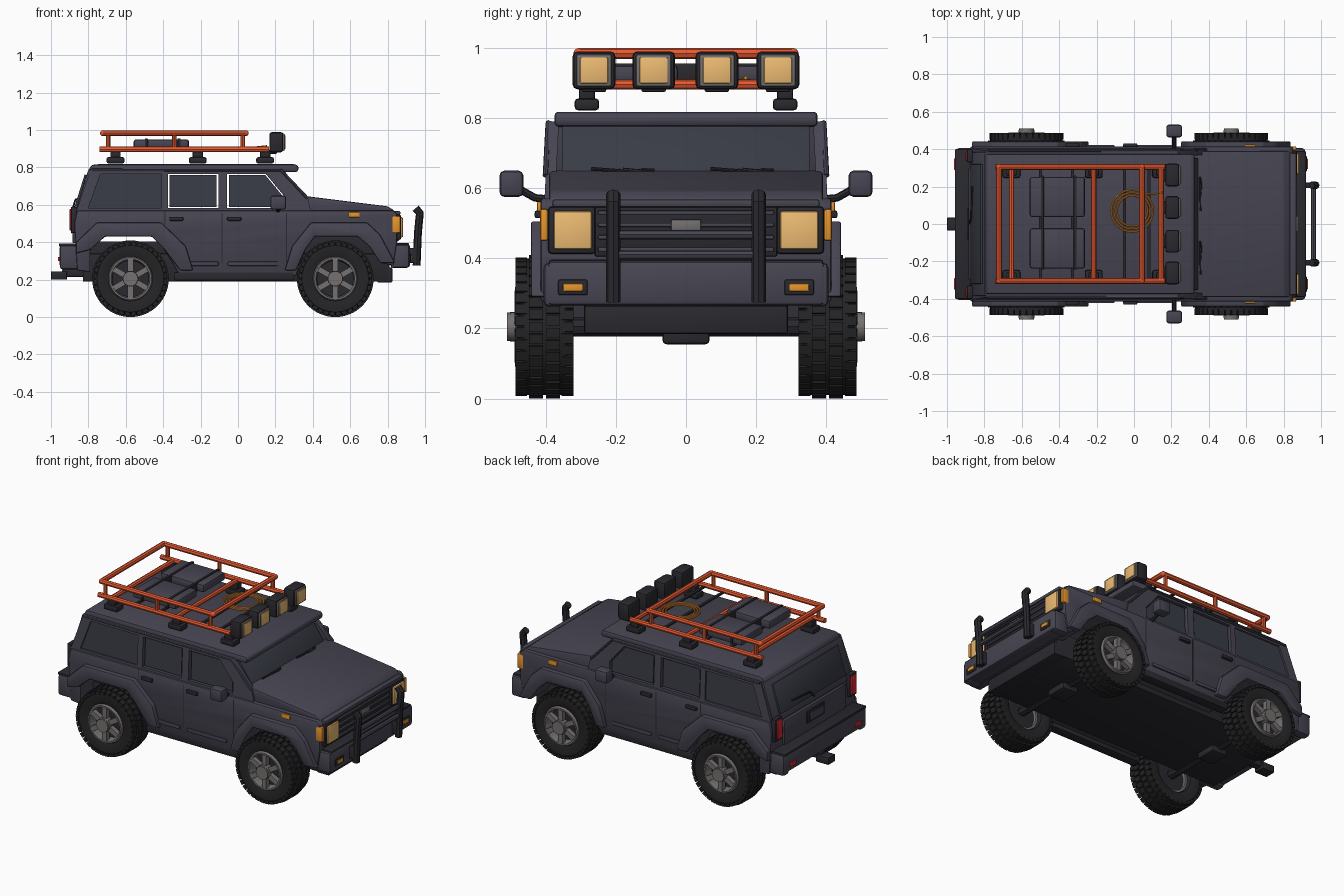
import bpy, bmesh, math
from mathutils import Matrix, Vector

if "Cube" in bpy.data.objects:
    bpy.data.objects.remove(bpy.data.objects["Cube"])

def material(name, r, g, b):
    m = bpy.data.materials.new(name)
    m.diffuse_color = (r, g, b, 1)
    m.use_nodes = True
    m.node_tree.nodes["Principled BSDF"].inputs["Base Color"].default_value = m.diffuse_color
    return m

BODY = material("body_paint", .062, .06, .085)
TRIM = material("dark_trim", .022, .022, .028)
RUBBER = material("rubber", .018, .018, .02)
GLASS = material("glass", .04, .045, .06)
METAL = material("wheel_metal", .18, .165, .165)
ORANGE = material("rack_orange", .8, .1, .03)
LENS = material("lamp_lens", .85, .5, .17)
AMBER = material("amber", .8, .3, .025)
COIL = material("rope_orange", .75, .25, .03)
RED = material("tail_red", .75, .02, .03)

def add(name, bm, mat, bevel=0):
    bmesh.ops.recalc_face_normals(bm, faces=bm.faces[:])
    if bevel:
        bmesh.ops.bevel(bm, geom=bm.edges[:], offset=bevel, segments=2, profile=.5, affect='EDGES')
    me = bpy.data.meshes.new(name)
    bm.to_mesh(me)
    bm.free()
    ob = bpy.data.objects.new(name, me)
    me.materials.append(mat)
    bpy.context.collection.objects.link(ob)
    return ob

def block(bm, c, s, pre=Matrix()):
    bmesh.ops.create_cube(bm, size=1, matrix=pre @ Matrix.Translation(c) @ Matrix.Diagonal((*s, 1)))

def box(name, c, s, mat=TRIM, bevel=.006):
    bm = bmesh.new()
    block(bm, c, s)
    return add(name, bm, mat, bevel)

def prism(name, pts, y0, y1, mat=BODY, bevel=.008):
    """Side profile (x, z) stretched from y0 to y1."""
    bm = bmesh.new()
    a, b = ([bm.verts.new((x, y, z)) for x, z in pts] for y in (y0, y1))
    bm.faces.new(a)
    bm.faces.new(b[::-1])
    for i in range(len(pts)):
        j = (i + 1) % len(pts)
        bm.faces.new((a[i], b[i], b[j], a[j]))
    return add(name, bm, mat, bevel)

def curve(name, paths, mat, closed, dim, **settings):
    cu = bpy.data.curves.new(name, 'CURVE')
    cu.dimensions = dim
    for key, value in settings.items():
        setattr(cu, key, value)
    for p in paths:
        sp = cu.splines.new('POLY')
        sp.points.add(len(p) - 1)
        for q, v in zip(sp.points, p):
            q.co = (*v, 1) if len(v) == 3 else (*v, 0, 1)
        sp.use_cyclic_u = closed
    ob = bpy.data.objects.new(name, cu)
    bpy.context.collection.objects.link(ob)
    cu.materials.append(mat)
    bpy.ops.object.select_all(action='DESELECT')
    ob.select_set(True)
    bpy.context.view_layer.objects.active = ob
    bpy.ops.object.convert(target='MESH')
    return bpy.context.view_layer.objects.active

def tube(name, pts, r, mat, closed=False):
    return curve(name, [pts], mat, closed, '3D', bevel_depth=r, bevel_resolution=2, use_fill_caps=True)

def side_plate(name, outlines, s, y, half, mat):
    """Flat cabin side, holes allowed, leaning in slightly above the waistline."""
    paths = [[(x, z - .565) for x, z in o] for o in outlines]
    ob = curve(name, paths, mat, True, '2D', fill_mode='BOTH', extrude=half)
    ob.location = (0, s * y, .565)
    ob.rotation_euler.x = math.pi / 2 + s * .05
    return ob

def lathe(bm, prof, n=40):
    """Closed (radius, y) profile turned about the y axis."""
    rings = [[bm.verts.new((r * math.sin(2 * math.pi * i / n), y, r * math.cos(2 * math.pi * i / n)))
              for r, y in prof] for i in range(n)]
    for i in range(n):
        a, b = rings[i], rings[(i + 1) % n]
        for j in range(len(prof)):
            k = (j + 1) % len(prof)
            bm.faces.new((a[j], a[k], b[k], b[j]))

# Lower body with wheel arches, bonnet and roof
arch_f = [(.31, .22), (.36, .36), (.41, .43), (.64, .43), (.70, .38), (.76, .29)]
arch_r = [(-.79, .36), (-.71, .43), (-.46, .43), (-.40, .37), (-.31, .22)]
prism("body", [(-.86, .57), (-.875, .5), (-.86, .25), (-.79, .24)] + arch_r + arch_f +
      [(.83, .275), (.85, .4), (.85, .55), (.83, .57)], -.414, .414)
prism("bonnet", [(.31, .555), (.31, .645), (.335, .65), (.80, .592), (.835, .57), (.835, .555)], -.39, .39)
prism("roof", [(-.805, .772), (-.785, .812), (-.76, .817), (.31, .817), (.325, .805), (.32, .775)],
      -.375, .375, BODY, .012)
box("chassis", (-.01, 0, .265), (1.64, .58, .15))
box("engine_bay", (.57, 0, .36), (.44, .56, .26))
box("rear_floor", (-.58, 0, .35), (.44, .56, .11))

# Windscreen and tailgate
prism("windscreen", [(.25, .78), (.352, .635), (.337, .625), (.235, .775)], -.352, .352, GLASS, .003)
prism("tailgate", [(-.875, .55), (-.8, .79), (-.765, .79), (-.83, .55)], -.385, .385)
prism("rear_window", [(-.874, .59), (-.82, .762), (-.81, .76), (-.86, .59)], -.32, .32, GLASS, .003)
box("tailgate_panel", (-.875, 0, .47), (.02, .6, .15), BODY)
box("plate_recess", (-.888, 0, .485), (.012, .17, .075))
box("plate_panel", (-.894, 0, .485), (.008, .13, .045), BODY, .002)
tube("rear_wiper", [(-.882, 0, .585), (-.872, .03, .62), (-.866, .2, .63)], .005, TRIM)

windows = {"rear": [(-.80, .583), (-.735, .765), (-.41, .765), (-.41, .583)],
           "middle": [(-.375, .583), (-.375, .765), (-.105, .765), (-.105, .583)],
           "front": [(-.06, .583), (-.06, .765), (.15, .765), (.245, .65), (.245, .583)]}
frame = [(-.865, .565), (-.788, .79), (.235, .79), (.375, .635), (.39, .565)]
flare_f = [(.84, .29), (.76, .44), (.69, .505), (.39, .505), (.29, .38), (.25, .25), (.31, .25)] + arch_f[1:]
flare_r = [(-.31, .25), (-.24, .25), (-.28, .38), (-.41, .505), (-.755, .505), (-.865, .4), (-.865, .34)] + arch_r[:-1]

for s in (-1, 1):
    # Cabin sides and panes
    side_plate("cabin_side", [frame] + list(windows.values()), s, .388, .015, BODY)
    for n, w in windows.items():
        c = Vector((sum(p[0] for p in w) / len(w), sum(p[1] for p in w) / len(w)))
        k = 1 if n == "rear" else .93
        pane = [tuple(c + (Vector(p) - c) * k) for p in w]
        side_plate(n + "_pane", [pane], s, .388, .005, GLASS)
    tube("drip_rail", [(-.78, s * .392, .785), (.23, s * .392, .785), (.372, s * .4, .635)], .008, BODY)
    # Wheel arch flares, sills and door trim
    ys = sorted((s * .39, s * .442))
    prism("front_flare", flare_f, *ys, BODY, .008)
    prism("rear_flare", flare_r, *ys, BODY, .008)
    box("sill", (-.02, s * .385, .218), (.64, .06, .045))
    for x, l in ((-.19, .17), (.08, .27)):
        box("door_strip", (x, s * .416, .285), (l, .014, .022), BODY, .004)
    for x in (-.33, -.02):
        box("door_handle", (x, s * .42, .525), (.075, .022, .022))
    for x in (-.39, -.085, .26):
        box("door_gap", (x, s * .412, .42 if x > -.3 else .53), (.005, .006, .27 if x > -.3 else .07), TRIM, 0)
    # Mirrors
    box("mirror", (.215, s * .497, .612), (.085, .068, .075), BODY, .014)
    tube("mirror_arm", [(.215, s * .39, .568), (.215, s * .43, .572), (.215, s * .48, .6)], .011, TRIM)
    # Lamps
    box("headlight_frame", (.852, s * .325, .48), (.04, .135, .135), TRIM, .01)
    box("headlight", (.872, s * .322, .48), (.02, .108, .108), LENS)
    box("corner_lamp", (.845, s * .404, .495), (.045, .022, .09), AMBER)
    box("side_marker", (.62, s * .416, .547), (.06, .016, .028), AMBER, .004)
    box("bumper_lamp_frame", (.918, s * .322, .317), (.014, .085, .045))
    box("bumper_lamp", (.925, s * .322, .317), (.01, .055, .022), AMBER, .003)
    box("tail_lamp_frame", (-.878, s * .365, .52), (.03, .07, .14))
    box("tail_lamp", (-.89, s * .362, .52), (.022, .05, .115), RED)
    box("rear_reflector", (-.958, s * .32, .31), (.01, .06, .022), RED, .003)
    # Bumper corners, bull bar uprights and wipers
    box("front_bumper_end", (.865, s * .375, .325), (.1, .06, .125), BODY, .014)
    box("rear_bumper_end", (-.895, s * .375, .32), (.115, .06, .13), BODY, .014)
    tube("bull_bar_upright", [(.955, s * .207, .275), (.962, s * .207, .45), (.97, s * .207, .535),
                              (.972, s * .207, .556), (.95, s * .207, .582)], .021, TRIM)
    box("bull_bar_mount", (.925, s * .207, .33), (.05, .03, .08))
    y = s * .17 - .01
    tube("wiper", [(.353, y + .09, .651), (.353, y, .648), (.355, y - .09, .655)], .005, TRIM)
    tube("wiper_arm", [(.358, y + .08, .643), (.354, y, .651)], .007, TRIM)

# Front end
box("front_bumper", (.875, 0, .328), (.09, .79, .125), BODY, .014)
box("front_bumper_top", (.87, 0, .388), (.09, .78, .016))
box("grille_back", (.85, 0, .48), (.02, .52, .15))
for z in (.425, .46, .495, .53):
    box("grille_bar", (.862, 0, z), (.016, .5, .012), BODY, .003)
box("grille_top", (.85, 0, .556), (.035, .76, .022), BODY)
box("grille_plate", (.873, 0, .495), (.01, .085, .03), METAL, .003)
for z in (.467, .41):
    tube("bull_bar_cross", [(.96, -.207, z), (.96, .207, z)], .014, BODY)
box("skid_plate", (.785, 0, .225), (.08, .58, .08))

# Rear bumper, tow hitch and running gear
box("rear_bumper", (-.91, 0, .325), (.09, .79, .11), BODY, .012)
box("rear_bumper_step", (-.908, 0, .386), (.1, .8, .016))
box("tow_hitch", (-.957, 0, .222), (.086, .07, .045))
box("tow_arm", (-.88, 0, .235), (.12, .045, .04))
for x in (-.575, .52):
    tube("axle", [(x, -.36, .205), (x, .36, .205)], .028, TRIM)
    box("differential", (x, 0, .19), (.11, .135, .07), TRIM, .012)

# Wheels: one tyre mesh and one rim mesh shared by all four
bm = bmesh.new()
lathe(bm, [(.11, -.05), (.118, -.07), (.15, -.08), (.178, -.079), (.194, -.058),
           (.194, .058), (.178, .079), (.15, .08), (.118, .07), (.11, .05)])
for i in range(36):
    for k, (y, w, r) in enumerate(((-.066, .034, .188), (-.024, .04, .196), (.024, .04, .196), (.066, .034, .188))):
        turn = Matrix.Rotation(2 * math.pi * (i + .5 * (k % 2)) / 36, 4, 'Y')
        block(bm, (0, y, r), (.028, w, .017), turn)
tyre = add("tyre", bm, RUBBER)
bm = bmesh.new()
lathe(bm, [(.119, .07), (.113, .084), (.104, .084), (.097, .05), (.097, -.05), (.115, -.05)])
for i in range(6):
    block(bm, (0, .07, .06), (.03, .03, .085), Matrix.Rotation(math.pi * i / 3, 4, 'Y'))
for r, y, d in ((.042, .076, .045), (.04, .098, .018)):
    bmesh.ops.create_cone(bm, cap_ends=True, segments=20, radius1=r, radius2=r, depth=d,
                          matrix=Matrix.Translation((0, y, 0)) @ Matrix.Rotation(math.pi / 2, 4, 'X'))
rim = add("rim", bm, METAL)
bm = bmesh.new()
bmesh.ops.create_cone(bm, cap_ends=True, segments=32, radius1=.1, radius2=.1, depth=.06,
                      matrix=Matrix.Rotation(math.pi / 2, 4, 'X'))
disc = add("brake_disc", bm, TRIM)
spots = [(x, s) for x in (.52, -.575) for s in (1, -1)]
for i, (x, s) in enumerate(spots):
    for part in (tyre, rim, disc):
        ob = part if i == 0 else part.copy()
        if i:
            bpy.context.collection.objects.link(ob)
        ob.location = (x, s * .403, .205)
        ob.rotation_euler.z = 0 if s > 0 else math.pi

# Roof rack
rail = [(-.722, -.305, .983), (.042, -.305, .983), (.042, .305, .983), (-.722, .305, .983)]
for a, b in zip(rail, rail[1:] + rail[:1]):
    tube("rack_top_rail", [a, b], .0155, ORANGE)
    bpy.ops.mesh.primitive_uv_sphere_add(segments=12, ring_count=8, radius=.0155, location=a)
    bpy.context.object.name = "rack_corner"
    bpy.context.object.data.materials.append(ORANGE)
for s in (-1, 1):
    tube("rack_lower_rail", [(-.74, s * .305, .897), (.165, s * .305, .897)], .0155, ORANGE)
    for x in (-.695, -.34, .025):
        tube("rack_post", [(x, s * .305, .897), (x, s * .305, .983)], .012, ORANGE)
    for x in (-.655, -.215, .145):
        box("rack_foot", (x, s * .282, .838), (.095, .07, .034), TRIM, .01)
        box("rack_foot_neck", (x, s * .282, .87), (.055, .045, .045))
for x in (-.655, -.215, .145):
    tube("rack_cross_bar", [(x, -.305, .895), (x, .305, .895)], .0145, ORANGE)
for x in (-.5, -.33, -.05, .08):
    box("rack_slat", (x, 0, .893), (.016, .6, .01), TRIM, 0)

# Luggage and rope coil
for y in (-.13, .145):
    box("luggage_case", (-.41, y, .925), (.295, .215, .05), BODY, .012)
for x in (-.49, -.315):
    box("luggage_strap", (x, .008, .928), (.016, .5, .054), TRIM, .003)
for r in (.112, .097, .082):
    ring = [(-.01 + r * math.cos(a * math.pi / 18), .07 + r * math.sin(a * math.pi / 18), .905) for a in range(36)]
    tube("rope_coil", ring, .0055, COIL, True)
tube("rope_end", [(.04, .165, .907), (.1, .16, .908), (.155, .17, .914)], .005, COIL)

# Roof spotlights
for y in (-.262, -.092, .088, .262):
    box("spotlight", (.205, y, .935), (.075, .122, .108), TRIM, .014)
    box("spotlight_rim", (.243, y, .935), (.014, .1, .092), METAL)
    box("spotlight_lens", (.249, y, .935), (.012, .08, .074), LENS, .004)
    box("spotlight_bracket", (.18, y, .883), (.06, .07, .02))

# Smooth rounded surfaces, keep hard edges
bpy.ops.object.select_all(action='SELECT')
bpy.ops.object.shade_smooth_by_angle(angle=math.radians(35))
